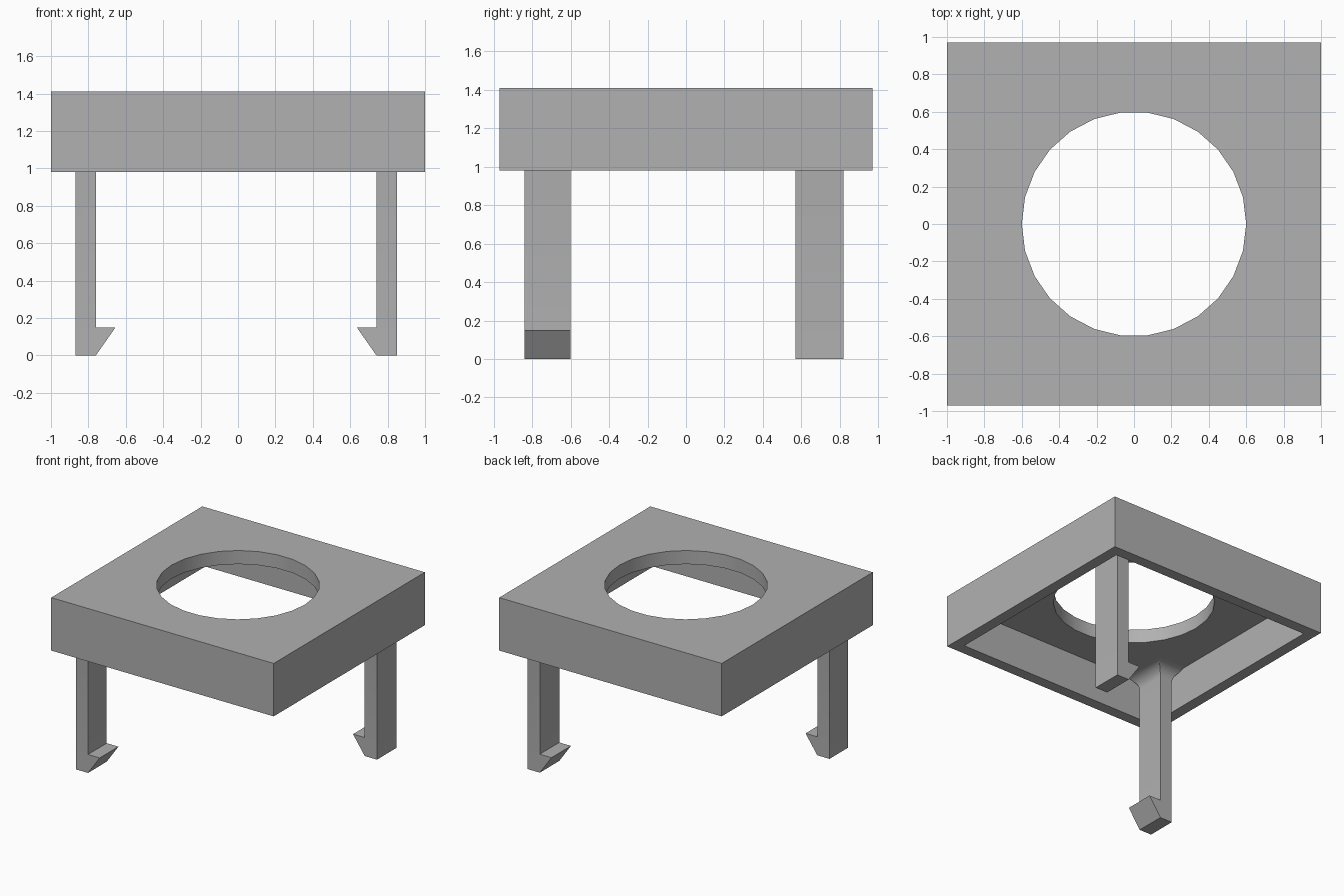
import bpy, bmesh, math
from mathutils import Vector

if "Cube" in bpy.data.objects:
    bpy.data.objects.remove(bpy.data.objects["Cube"])

grey = bpy.data.materials.new("plain grey")
grey.diffuse_color = (0.44, 0.44, 0.44, 1)
grey.use_nodes = True
grey.node_tree.nodes["Principled BSDF"].inputs["Base Color"].default_value = grey.diffuse_color

HX, HY = 1.0, 0.97          # half size of the cover
Z0, Z1 = 0.98, 1.41         # bottom and top of the cover
CEIL = 1.30                 # underside of the top plate
WALL = 0.09


def box(name, hx, hy, z0, z1):
    bpy.ops.mesh.primitive_cube_add(size=1, location=(0, 0, (z0 + z1) / 2))
    ob = bpy.context.object
    ob.name = name
    ob.scale = (2 * hx, 2 * hy, z1 - z0)
    bpy.ops.object.transform_apply(location=True, rotation=True, scale=True)
    return ob


def smooth(ob):
    bpy.ops.object.select_all(action='DESELECT')
    ob.select_set(True)
    bpy.context.view_layer.objects.active = ob
    bpy.ops.object.shade_smooth_by_angle(angle=math.radians(30))


def cut(ob, cutter):
    cutter.hide_render = True
    mod = ob.modifiers.new("cut", 'BOOLEAN')
    mod.operation = 'DIFFERENCE'
    mod.solver = 'EXACT'
    mod.object = cutter
    bpy.context.view_layer.objects.active = ob
    bpy.ops.object.modifier_apply(modifier=mod.name)
    bpy.data.objects.remove(cutter)


# Square cover, hollow below, with a 26-sided round opening
cover = box("cover", HX, HY, Z0, Z1)
cut(cover, box("cavity_cutter", HX - WALL, HY - WALL, Z0 - 0.2, CEIL))
bpy.ops.mesh.primitive_cylinder_add(vertices=26, radius=0.6, depth=1,
                                    location=(0, 0, 1.4),
                                    rotation=(0, 0, math.pi / 2))
cut(cover, bpy.context.object)
cover.data.materials.clear()
cover.data.materials.append(grey)
smooth(cover)


# Clip leg: hooked profile pulled along y, flared where it meets the ceiling
def clip_leg(name, x_out, side, y0, y1, flare=0.1, steps=6):
    z_top = CEIL - flare
    profile = [(0, 0), (0.11, 0), (0.215, 0.15), (0.11, 0.15),
               (0.11, z_top), (0, z_top)]
    bm = bmesh.new()
    face = bm.faces.new([bm.verts.new((x_out - side * px, y0, pz))
                         for px, pz in profile])
    pulled = bmesh.ops.extrude_face_region(bm, geom=[face], use_keep_orig=True)
    bmesh.ops.translate(bm, vec=(0, y1 - y0, 0),
                        verts=[g for g in pulled["geom"]
                               if isinstance(g, bmesh.types.BMVert)])
    bm.faces.ensure_lookup_table()
    top = max(bm.faces, key=lambda f: f.calc_center_median().z
              if all(abs(v.co.z - z_top) < 1e-4 for v in f.verts) else -1)
    mid = top.calc_center_median()
    signs = [Vector((math.copysign(1, v.co.x - mid.x),
                     math.copysign(1, v.co.y - mid.y))) for v in top.verts]
    base = [v.co.copy() for v in top.verts]
    # quarter-round rings, kept inside the cover walls
    ring = list(top.verts)
    bm.faces.remove(top)
    lx, ly = HX - WALL, HY - WALL
    for i in range(1, steps + 1):
        a = math.pi / 2 * i / steps
        d, z = flare * (1 - math.cos(a)), z_top + flare * math.sin(a)
        new = []
        for b, s in zip(base, signs):
            x = max(-lx, min(lx, b.x + s.x * d))
            y = max(-ly, min(ly, b.y + s.y * d))
            new.append(bm.verts.new((x, y, z)))
        for k in range(4):
            j = (k + 1) % 4
            bm.faces.new((ring[k], ring[j], new[j], new[k]))
        ring = new
    bm.faces.new(ring)
    bmesh.ops.recalc_face_normals(bm, faces=bm.faces[:])
    mesh = bpy.data.meshes.new(name)
    bm.to_mesh(mesh)
    bm.free()
    ob = bpy.data.objects.new(name, mesh)
    bpy.context.collection.objects.link(ob)
    mesh.materials.append(grey)
    smooth(ob)


# Two legs in opposite corners, hooks facing inward
clip_leg("front_left_clip_leg", -0.87, -1, -0.84, -0.60)
clip_leg("back_right_clip_leg", 0.85, 1, 0.57, 0.82)
